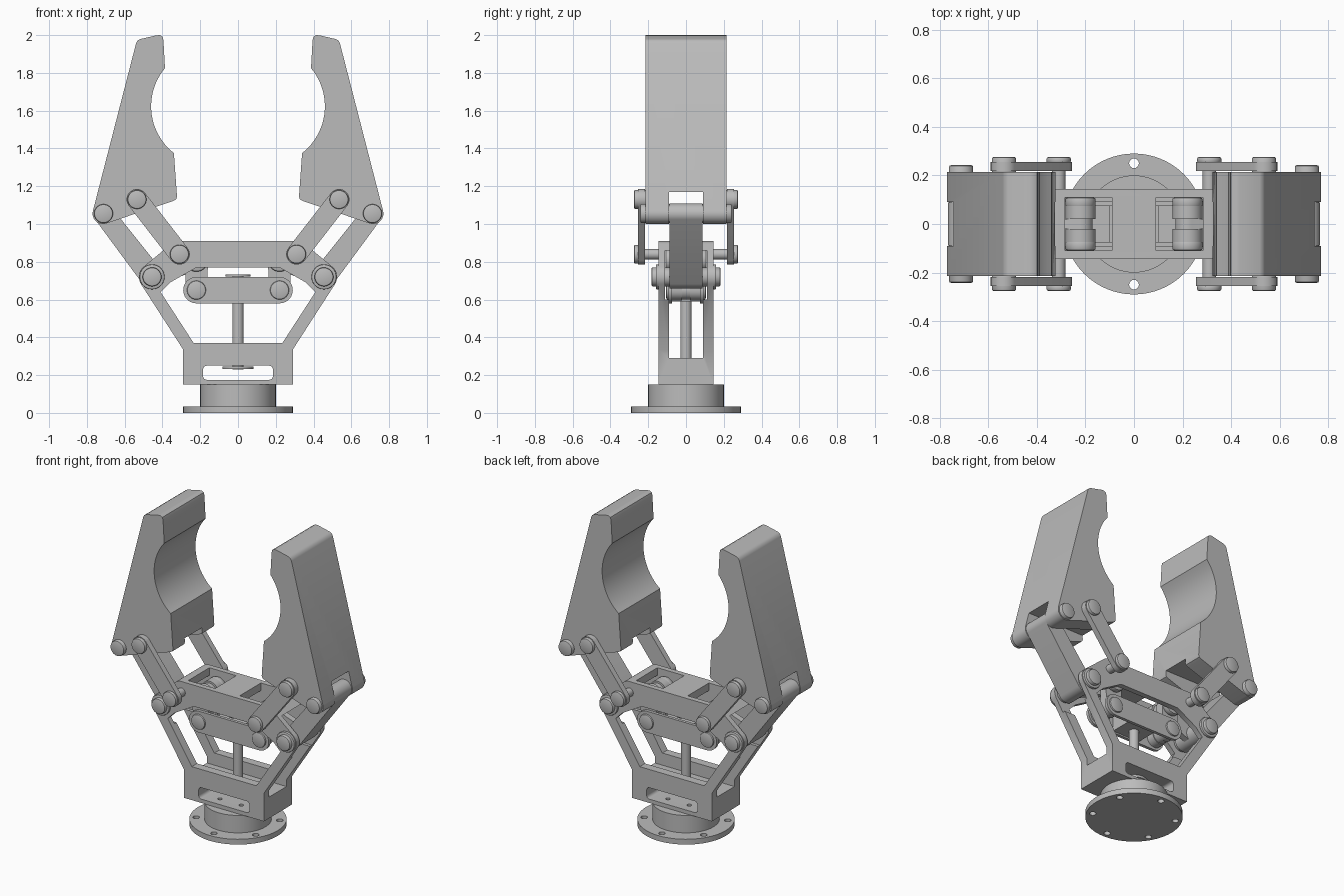
import bpy, bmesh
from math import radians, cos, sin, atan2, acos, pi, hypot

cube = bpy.data.objects.get("Cube")
if cube:
    bpy.data.objects.remove(cube, do_unlink=True)

GREY = (0.5, 0.5, 0.5, 1)
metal = bpy.data.materials.new("plain grey metal")
metal.use_nodes = True
metal.diffuse_color = GREY
metal.node_tree.nodes["Principled BSDF"].inputs["Base Color"].default_value = GREY


def arc(c, r, a0, a1, n=12):
    """Points on an arc in the xz plane, angles in degrees."""
    step = radians(a1 - a0) / n
    return [(c[0] + r * cos(radians(a0) + i * step),
             c[1] + r * sin(radians(a0) + i * step)) for i in range(n + 1)]


def capsule(a, b, ra, rb):
    """Outline of a link with a round eye at each end."""
    dx, dz = b[0] - a[0], b[1] - a[1]
    t = atan2(dz, dx) * 180 / pi
    off = acos((ra - rb) / hypot(dx, dz)) * 180 / pi
    return arc(a, ra, t + off, t + 360 - off, 20) + arc(b, rb, t - off, t + off, 20)


def flip(points):
    return [(-x, z) for x, z in reversed(points)]


def prism(name, points, lo, hi, axis="y", bevel=0):
    """Extrude an outline along y, or along z for a plan outline."""
    bm = bmesh.new()
    at = (lambda p, h: (p[0], h, p[1])) if axis == "y" else (lambda p, h: (p[0], p[1], h))
    face = bm.faces.new([bm.verts.new(at(p, lo)) for p in points])
    ext = bmesh.ops.extrude_face_region(bm, geom=[face])
    for v in ext["geom"]:
        if isinstance(v, bmesh.types.BMVert):
            v.co["xyz".index(axis)] = hi
    bmesh.ops.recalc_face_normals(bm, faces=bm.faces)
    if bevel:
        rims = [e for e in bm.edges if any(len(f.verts) > 4 for f in e.link_faces)]
        bmesh.ops.bevel(bm, geom=rims, offset=bevel, segments=2, profile=0.5, affect="EDGES")
    mesh = bpy.data.meshes.new(name)
    bm.to_mesh(mesh)
    bm.free()
    mesh.materials.append(metal)
    ob = bpy.data.objects.new(name, mesh)
    bpy.context.collection.objects.link(ob)
    return ob


def box(name, x0, x1, y0, y1, z0, z1):
    return prism(name, [(x0, z0), (x1, z0), (x1, z1), (x0, z1)], y0, y1)


def disc(name, c, r, lo, hi, axis="y", bevel=0, n=32):
    return prism(name, arc(c, r, 0, 360, n)[:-1], lo, hi, axis, bevel)


def activate(ob):
    bpy.ops.object.select_all(action="DESELECT")
    ob.select_set(True)
    bpy.context.view_layer.objects.active = ob


def cut(ob, *cutters):
    activate(ob)
    for c in cutters:
        mod = ob.modifiers.new("cut", "BOOLEAN")
        mod.operation, mod.solver, mod.object = "DIFFERENCE", "EXACT", c
        bpy.ops.object.modifier_apply(modifier=mod.name)
        bpy.data.objects.remove(c, do_unlink=True)


# Joint positions on the +x side
FRAME_JOINT, CRANK_TIP = (0.455, 0.72), (0.712, 1.055)
LINK_LOW, LINK_TOP = (0.31, 0.84), (0.535, 1.13)
CRANK_IN, SLIDER_JOINT = (0.22, 0.81), (0.22, 0.65)

# Mounting flange and collar
flange = disc("mounting_flange", (0, 0), 0.29, 0, 0.035, "z", n=64)
cut(flange, *[disc("hole", p, 0.02, -0.1, 0.1, "z", n=16)
              for p in arc((0, 0), 0.25, 30, 330, 5)])
disc("base_collar", (0, 0), 0.2, 0.035, 0.15, "z", n=64)

# Frame: side-view outline, hollowed by openings
half = [(0.29, 0.15), (0.29, 0.335)] + arc(FRAME_JOINT, 0.07, -33, 50) + arc(LINK_LOW, 0.07, 50, 90)
frame = prism("frame", half + flip(half), -0.145, 0.145)
opening = [(0.235, 0.37), (0.41, 0.64), (0.36, 0.69), (0.22, 0.77)]
window = capsule((-0.165, 0.23), (0.165, 0.23), 0.02, 0.02)
window = (arc((0.165, 0.195), 0.02, -90, 0, 4) + arc((0.165, 0.23), 0.02, 0, 90, 4))
cut(frame,
    prism("opening", opening + flip(opening), -0.3, 0.3),
    prism("window", window + flip(window), -0.3, 0.3),
    box("lower_slot", -0.7, 0.7, -0.09, 0.09, 0.29, 0.7),
    box("upper_slot", -0.7, 0.7, -0.11, 0.11, 0.6, 0.86),
    box("left_top_hole", 0.09, 0.285, -0.11, 0.11, 0.8, 1),
    box("right_top_hole", -0.285, -0.09, -0.11, 0.11, 0.8, 1),
    *[disc("hole", p, 0.014, 0.1, 0.2, "z", n=16) for p in arc((0, 0), 0.11, 45, 315, 3)])

# Lead screw with its stop discs
disc("lead_screw", (0, 0), 0.03, 0.23, 0.725, "z")
disc("screw_lower_stop", (0, 0), 0.082, 0.232, 0.246, "z")
disc("screw_upper_stop", (0, 0), 0.065, 0.722, 0.732, "z")

# Slider carried by the screw
box("slider_block", -0.1, 0.1, -0.08, 0.08, 0.59, 0.71)
for side, y in (("front", -0.085), ("back", 0.085)):
    prism(side + "_slider_plate", capsule((-0.22, 0.65), (0.22, 0.65), 0.07, 0.07), y - 0.01, y + 0.01)

finger_outline = (arc((0.715, 1.055), 0.055, -110, 15)
                  + [(0.54, 1.955), (0.532, 1.971), (0.518, 1.979), (0.435, 1.998),
                     (0.415, 2.0), (0.4, 1.992), (0.395, 1.975)]
                  + arc((0.146, 1.623), 0.314, 40, -52, 24)
                  + [(0.323, 1.145), (0.328, 1.13), (0.345, 1.121)])

# Jaw mechanism, once per side
for name, s in (("left_", 1), ("right_", -1)):
    def side(points):
        return points if s > 0 else flip(points)

    def pin(label, c, r, y0, y1, bevel=0.008):
        disc(name + label, (s * c[0], c[1]), r, y0, y1, "y", bevel)

    # Finger with a slot for the crank
    finger = prism(name + "finger", side(finger_outline), -0.215, 0.215)
    cut(finger, box("finger_slot", s * 0.55 - 0.3, s * 0.55 + 0.3, -0.09, 0.09, 0.9, 1.17))

    # Crank arm and its inner tongue
    prism(name + "crank_arm", side(capsule(FRAME_JOINT, CRANK_TIP, 0.062, 0.054)), -0.088, 0.088)
    prism(name + "crank_tongue", side(capsule(FRAME_JOINT, CRANK_IN, 0.055, 0.05)), -0.02, 0.02)

    # Pins running right through
    pin("crank_inner_pin", CRANK_IN, 0.035, -0.108, 0.108)
    pin("slider_pin", SLIDER_JOINT, 0.05, -0.105, 0.105)
    pin("frame_pin", FRAME_JOINT, 0.05, -0.183, 0.183)
    pin("finger_pin", CRANK_TIP, 0.05, -0.242, 0.242)

    for label, d in (("front_", -1), ("back_", 1)):
        def span(a, b):
            return sorted((d * a, d * b))

        # Collar, slider link and outer link on each face
        pin(label + "frame_collar", FRAME_JOINT, 0.066, *span(0.14, 0.16), 0.004)
        prism(name + label + "slider_link", side(capsule(SLIDER_JOINT, CRANK_IN, 0.055, 0.062)), *span(0.021, 0.074))
        pin(label + "inner_pin_head", CRANK_IN, 0.062, *span(0.07, 0.109))
        prism(name + label + "outer_link", side(capsule(LINK_LOW, LINK_TOP, 0.055, 0.055)), *span(0.218, 0.255))
        pin(label + "link_rod", LINK_LOW, 0.028, *span(0.12, 0.25), 0)
        pin(label + "link_lower_head", LINK_LOW, 0.05, *span(0.25, 0.276))
        pin(label + "link_upper_head", LINK_TOP, 0.05, *span(0.2, 0.276))

for ob in list(bpy.context.scene.objects):
    if ob.type == "MESH" and metal.name in ob.data.materials:
        activate(ob)
        bpy.ops.object.shade_smooth_by_angle(angle=radians(35))
